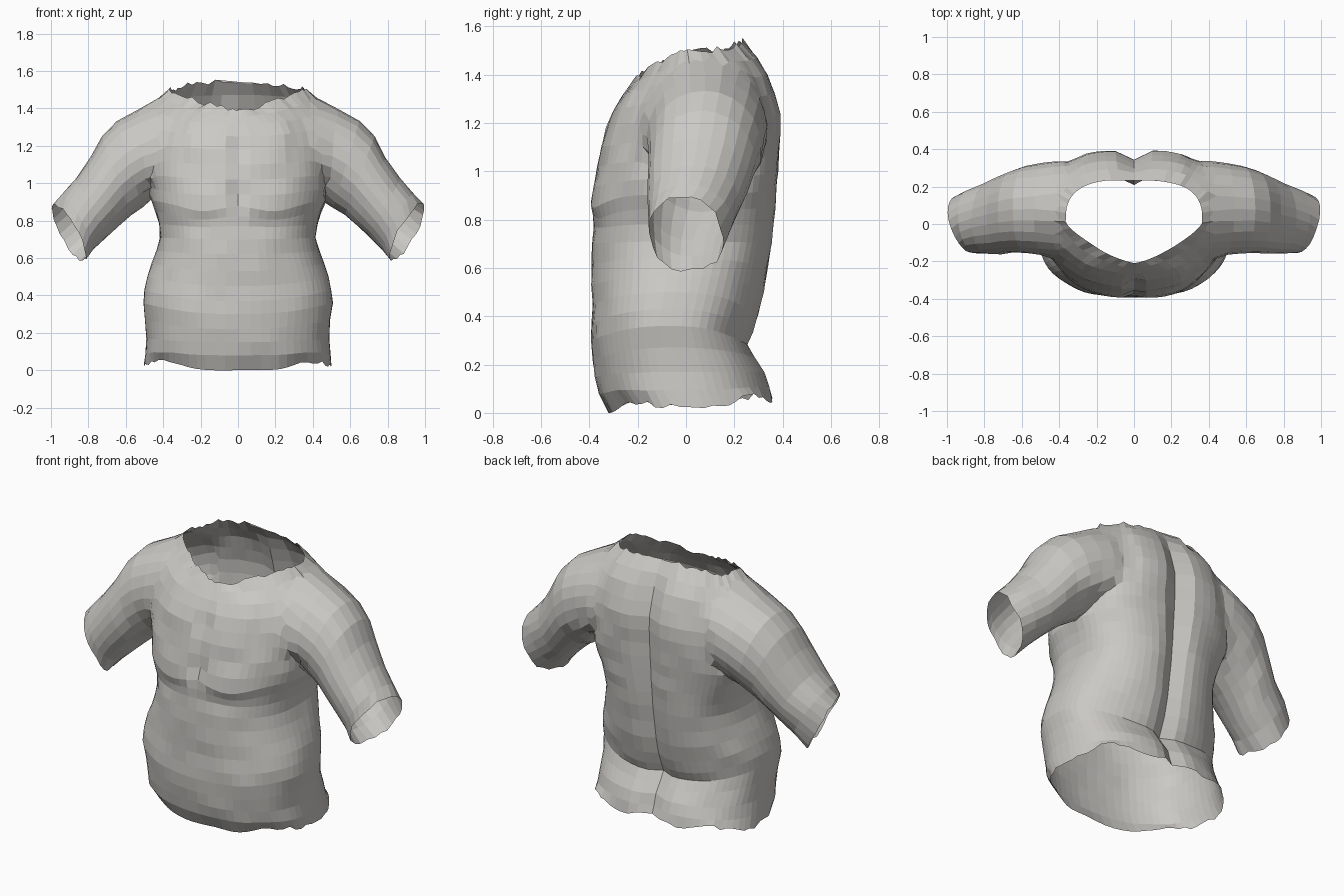
import bpy, bmesh, math, random
from mathutils import Vector, noise

random.seed(4)
if "Cube" in bpy.data.objects:
    bpy.data.objects.remove(bpy.data.objects["Cube"])

cloth = bpy.data.materials.new("warm_grey_cloth")
cloth.use_nodes = True
colour = (0.60, 0.585, 0.56, 1)
cloth.diffuse_color = colour
cloth.node_tree.nodes["Principled BSDF"].inputs["Base Color"].default_value = colour


def bump(value, centre, width):
    return math.exp(-((value - centre) / width) ** 2)


def curve(value, power):
    """Signed power, which makes an ellipse squarer or more pointed."""
    return math.copysign(abs(value) ** power, value)


def loft(name, rings):
    """Closed solid through a list of rings, with one n-gon at each end."""
    bm = bmesh.new()
    rows = [[bm.verts.new(p) for p in ring] for ring in rings]
    count = len(rows[0])
    for low, high in zip(rows, rows[1:]):
        for i in range(count):
            j = (i + 1) % count
            bm.faces.new((low[i], low[j], high[j], high[i]))
    bm.faces.new(rows[0])
    bm.faces.new(rows[-1])
    bmesh.ops.recalc_face_normals(bm, faces=bm.faces)
    mesh = bpy.data.meshes.new(name)
    bm.to_mesh(mesh)
    bm.free()
    mesh.materials.append(cloth)
    obj = bpy.data.objects.new(name, mesh)
    bpy.context.collection.objects.link(obj)
    return obj


# Torso rows from hem to neck: z at front, side and back, half width, front y, back y
TORSO = [
    (0, .02, .055, .50, -.318, .365), (.08, .09, .11, .495, -.36, .35),
    (.15, .17, .17, .488, -.377, .33), (.22, .27, .23, .498, -.386, .29),
    (.30, .36, .28, .506, -.393, .26), (.37, .43, .33, .50, -.392, .28),
    (.45, .50, .40, .485, -.39, .305), (.53, .57, .50, .46, -.39, .33),
    (.62, .64, .60, .435, -.39, .345), (.70, .71, .70, .418, -.388, .36),
    (.77, .78, .78, .425, -.384, .368), (.82, .84, .85, .44, -.386, .375),
    (.87, .90, .93, .465, -.39, .38), (.94, .97, 1, .48, -.382, .385),
    (1.02, 1.05, 1.08, .49, -.365, .39), (1.10, 1.13, 1.16, .485, -.35, .395),
    (1.18, 1.22, 1.24, .48, -.332, .392), (1.25, 1.30, 1.32, .47, -.30, .37),
    (1.31, 1.38, 1.40, .45, -.265, .34), (1.355, 1.44, 1.47, .42, -.235, .295),
    (1.385, 1.50, 1.54, .365, -.21, .235),
]


def torso_ring(zf, zs, zb, width, yf, yb, count=64):
    points = []
    # the neckline comes to a blunt point at the front, the upper back is broad
    front = 2.35 - 10 * max(0, zf - 1.28)
    back = 2.45 + 0.5 * min(1, max(0, zb - 0.5) * 2)
    for i in range(count):
        angle = 2 * math.pi * i / count
        c, s = math.cos(angle), math.sin(angle)
        power = 2 / (back if s >= 0 else front)
        x = width * curve(c, power)
        y = (yf + yb) / 2 + (yb - yf) / 2 * curve(s, power)
        z = zs + ((zb if s > 0 else zf) - zs) * s * s
        if s > 0:
            # spine groove, fading out at the neck
            y -= 0.05 * bump(x, 0, 0.06) * min(1, (1.55 - zb) * 6)
        else:
            # chest bulges, the crease below them, and the cleft between
            chest = bump(abs(x), 0.2, 0.13)
            y -= 0.013 * chest * bump(z, 0.91, 0.07)
            y += 0.006 * chest * bump(z, 0.79, 0.03)
            y += 0.03 * bump(x, 0, 0.03) * (bump(z, 0.93, 0.09) + bump(z, 1.18, 0.07))
            z -= 0.035 * (chest - 0.3) * bump(z, 0.86, 0.07)
        # hem lifted at the four corners
        z += 0.035 * bump(abs(x), 0.38, 0.11) * bump(z, 0.02, 0.06)
        points.append((x, y, z))
    return points


# Sleeve rows: top x and z, bottom x and z, front y, back y
SLEEVE = [
    (.20, 1.30, .25, 1.0, -.12, .22), (.40, 1.455, .38, .95, -.19, .36),
    (.54, 1.41, .46, .91, -.17, .34), (.65, 1.335, .51, .87, -.155, .31),
    (.73, 1.25, .57, .83, -.155, .285), (.79, 1.14, .63, .78, -.16, .26),
    (.87, 1.025, .70, .71, -.16, .22), (.94, .945, .77, .65, -.155, .185),
    (.975, .885, .83, .585, -.15, .15),
]


def sleeve_ring(row, side, skew, power, count=24):
    tx, tz, bx, bz, yf, yb = row
    points = []
    for i in range(count):
        angle = 2 * math.pi * i / count
        c = curve(math.cos(angle), power)
        s = curve(math.sin(angle), power)
        points.append((side * ((tx + bx) / 2 + (tx - bx) / 2 * c + skew * s),
                       (yf + yb) / 2 + (yb - yf) / 2 * s - 0.5 * skew * c,
                       (tz + bz) / 2 + (tz - bz) / 2 * c))
    return points


shirt = loft("torso_and_sleeves", [torso_ring(*row) for row in TORSO])
bpy.context.view_layer.objects.active = shirt

# Join the sleeves to the torso as one skin, each turning squarer at the cuff
for side, label in ((1, "left_sleeve"), (-1, "right_sleeve")):
    shapes = [(0, 1)] * (len(SLEEVE) - 2) + [(0.02, 0.95), (0.05, 0.87)]
    sleeve = loft(label, [sleeve_ring(r, side, *s) for r, s in zip(SLEEVE, shapes)])
    join = shirt.modifiers.new("join", "BOOLEAN")
    join.operation = "UNION"
    join.solver = "EXACT"
    join.object = sleeve
    bpy.ops.object.modifier_apply(modifier=join.name)
    bpy.data.objects.remove(sleeve)

bm = bmesh.new()
bm.from_mesh(shirt.data)

# Open the hem, neck and cuffs
caps = [f for f in bm.faces if len(f.verts) > 18]
bmesh.ops.delete(bm, geom=caps, context="FACES")
bmesh.ops.remove_doubles(bm, verts=bm.verts, dist=0.012)

# Soften the shoulder joins
for _ in range(4):
    soft = [v for v in bm.verts if 0.28 < abs(v.co.x) < 0.56
            and v.co.z > 1.02 and not v.is_boundary]
    bmesh.ops.smooth_vert(bm, verts=soft, factor=0.5,
                          use_axis_x=True, use_axis_y=True, use_axis_z=True)

# Cloth wrinkles, stronger around the armpits, and ragged open edges
bm.normal_update()
for v in bm.verts:
    pit = bump(abs(v.co.x), 0.46, 0.08) * bump(v.co.z, 1.0, 0.1)
    wave = noise.noise(Vector((v.co.x * 6, v.co.y * 6, v.co.z * 13)))
    v.co += v.normal * wave * (0.008 + 0.02 * pit)
    if v.is_boundary and v.co.z > 0.03:
        v.co.z += random.uniform(-0.014, 0.014)
    v.co.z = max(v.co.z, 0)
bm.to_mesh(shirt.data)
bm.free()
